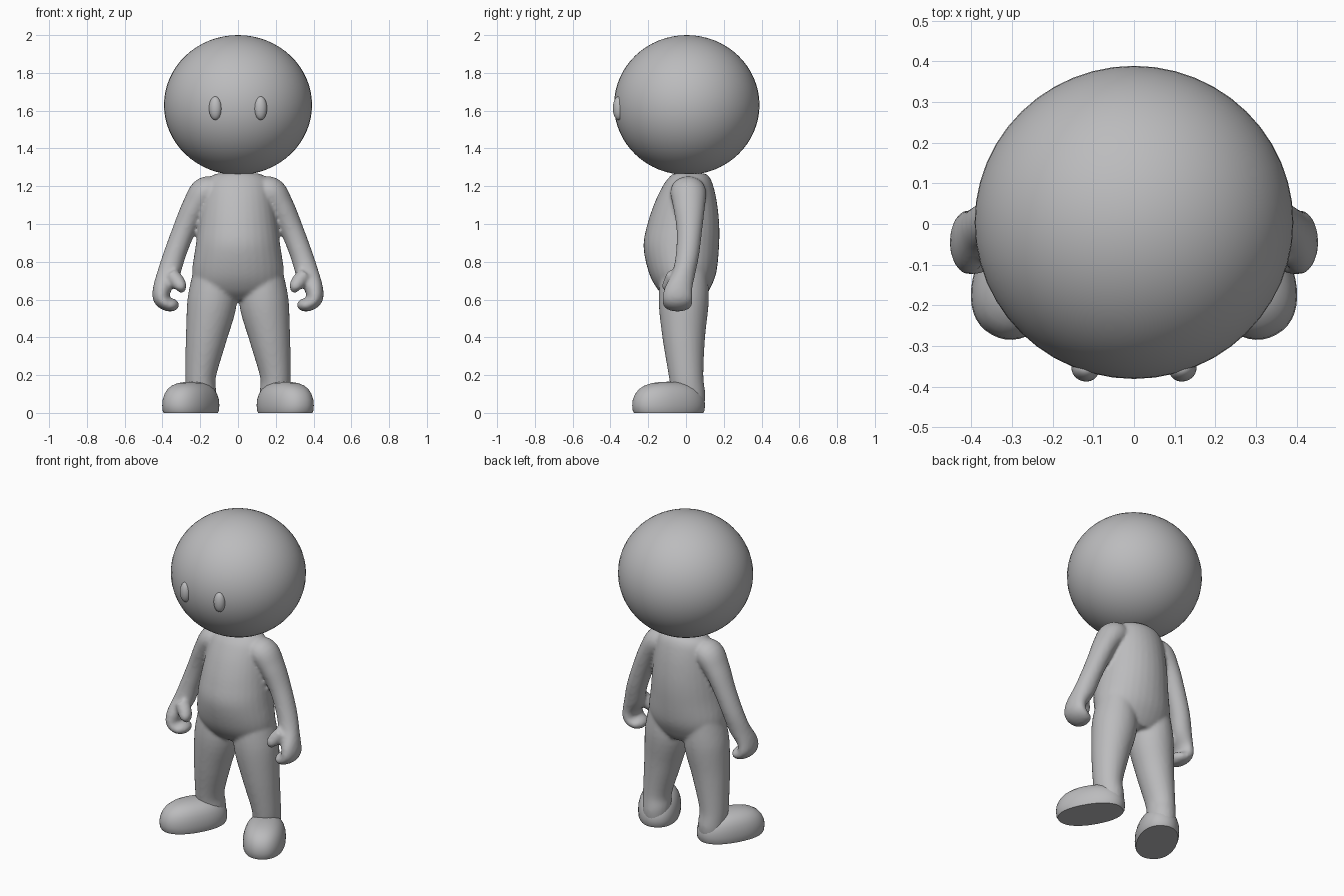
import bpy, bmesh, math
from mathutils import Vector

if "Cube" in bpy.data.objects:
    bpy.data.objects.remove(bpy.data.objects["Cube"])

grey = bpy.data.materials.new("soft grey")
grey.diffuse_color = (0.5, 0.5, 0.51, 1)
grey.use_nodes = True
grey.node_tree.nodes["Principled BSDF"].inputs["Base Color"].default_value = grey.diffuse_color


def finish(obj, angle=180):
    """Give the object its colour and smooth shading."""
    obj.data.materials.clear()
    obj.data.materials.append(grey)
    bpy.ops.object.select_all(action='DESELECT')
    bpy.context.view_layer.objects.active = obj
    obj.select_set(True)
    bpy.ops.object.shade_smooth_by_angle(angle=math.radians(angle))


def spline(a, b, c, d, t):
    """Catmull-Rom blend of four sections."""
    return 0.5 * (2 * b + (c - a) * t + (2 * a - 5 * b + 4 * c - d) * t * t
                  + (3 * b - a - 3 * c + d) * t ** 3)


def loft(bm, sections, side=1, steps=5, n=32):
    """Tube of oval rings; a section is x, y, z, in-plane radius, depth radius."""
    s = [Vector(p) for p in sections]
    s = [s[0]] + s + [s[-1]]
    path = [spline(*s[i:i + 4], k / steps) for i in range(len(s) - 3) for k in range(steps)]
    path.append(s[-1])
    rings = []
    for i, p in enumerate(path):
        d = path[min(i + 1, len(path) - 1)] - path[max(i - 1, 0)]
        u = Vector((d[2], 0, -d[0])).normalized()
        ring = []
        for k in range(n):
            a = math.tau * k / n
            q = Vector(p[:3]) + u * p[3] * math.cos(a)
            ring.append(bm.verts.new((side * q.x, q.y + p[4] * math.sin(a), q.z)))
        rings.append(ring)
    faces = [bm.faces.new((r[k], r[(k + 1) % n], t[(k + 1) % n], t[k]))
             for r, t in zip(rings, rings[1:]) for k in range(n)]
    faces += [bm.faces.new(rings[0]), bm.faces.new(rings[-1])]
    bmesh.ops.recalc_face_normals(bm, faces=faces)


def make(name, bm):
    mesh = bpy.data.meshes.new(name)
    bm.to_mesh(mesh)
    bm.free()
    obj = bpy.data.objects.new(name, mesh)
    bpy.context.collection.objects.link(obj)
    return obj


def ball(name, loc, radii, turn=0):
    bpy.ops.mesh.primitive_uv_sphere_add(segments=48, ring_count=32, location=loc, rotation=(0, 0, turn))
    obj = bpy.context.object
    obj.name = name
    obj.scale = radii
    finish(obj)


# Body: torso, legs, arms and thumbs fused into one skin
torso = [(0, 0, 0.60, 0.13, 0.09), (0, -0.012, 0.65, 0.22, 0.135), (0, -0.018, 0.74, 0.243, 0.178),
         (0, -0.025, 0.88, 0.225, 0.20), (0, -0.014, 1.0, 0.208, 0.19), (0, 0, 1.12, 0.19, 0.163),
         (0, 0.012, 1.21, 0.172, 0.13), (0, 0.018, 1.25, 0.145, 0.105), (0, 0.018, 1.268, 0.11, 0.085)]
leg = [(0.13, -0.01, 0.78, 0.10, 0.12), (0.136, -0.012, 0.60, 0.131, 0.133), (0.168, -0.012, 0.40, 0.109, 0.113),
       (0.198, 0, 0.20, 0.082, 0.092), (0.195, 0.012, 0.10, 0.08, 0.09), (0.195, 0.01, 0.012, 0.076, 0.085)]
arm = [(0.08, 0.01, 1.18, 0.05, 0.07), (0.165, 0.012, 1.17, 0.083, 0.095), (0.229, 0.016, 1.09, 0.069, 0.084),
       (0.285, 0.018, 0.97, 0.061, 0.068), (0.335, 0.008, 0.84, 0.059, 0.062), (0.367, -0.012, 0.74, 0.06, 0.062),
       (0.401, -0.04, 0.66, 0.049, 0.074), (0.405, -0.045, 0.605, 0.044, 0.08), (0.372, -0.045, 0.574, 0.036, 0.076),
       (0.335, -0.045, 0.572, 0.031, 0.06), (0.312, -0.045, 0.573, 0.01, 0.02)]
thumb = [(0.36, -0.05, 0.74, 0.04, 0.05), (0.322, -0.075, 0.695, 0.04, 0.045),
         (0.302, -0.087, 0.665, 0.031, 0.04), (0.297, -0.087, 0.636, 0.012, 0.016)]
bm = bmesh.new()
loft(bm, torso)
for side in (-1, 1):
    for part in (leg, arm, thumb):
        loft(bm, part, side)
body = make("body", bm)
fuse = body.modifiers.new("fuse", 'REMESH')
fuse.mode = 'VOXEL'
fuse.voxel_size = 0.01
relax = body.modifiers.new("relax", 'SMOOTH')
relax.factor = 0.5
relax.iterations = 6
bpy.context.view_layer.objects.active = body
for mod in ("fuse", "relax"):
    bpy.ops.object.modifier_apply(modifier=mod)
finish(body)

# Feet: rounded tops on flat soles, toes turned outward
levels = [(0, 0.95), (0.012, 0.985), (0.04, 1), (0.07, 0.985), (0.10, 0.92), (0.125, 0.82),
          (0.145, 0.66), (0.158, 0.45), (0.164, 0.2), (0.165, 0.03)]
for side, name in ((-1, "right_foot"), (1, "left_foot")):
    bm = bmesh.new()
    rings = []
    for z, f in levels:
        ring = []
        for k in range(48):
            a = math.tau * k / 48
            c, s = math.cos(a), math.sin(a)
            w = 0.122 * f * math.copysign(abs(c) ** 0.9, c)
            l = 0.206 * f * math.copysign(abs(s) ** 0.9, s)
            t = math.radians(29)
            ring.append(bm.verts.new((side * (0.25 + w * math.cos(t) - l * math.sin(t)),
                                      -0.092 + w * math.sin(t) + l * math.cos(t), z)))
        rings.append(ring)
    for r, u in zip(rings, rings[1:]):
        for k in range(48):
            bm.faces.new((r[k], r[(k + 1) % 48], u[(k + 1) % 48], u[k]))
    bm.faces.new(rings[0])
    bm.faces.new(rings[-1])
    bmesh.ops.recalc_face_normals(bm, faces=bm.faces)
    finish(make(name, bm), 50)

# Head and eyes
ball("head", (0, 0.004, 1.63), (0.392, 0.385, 0.37))
for side, name in ((-1, "right_eye"), (1, "left_eye")):
    ball(name, (side * 0.12, -0.357, 1.613), (0.034, 0.03, 0.062), side * 0.3)
